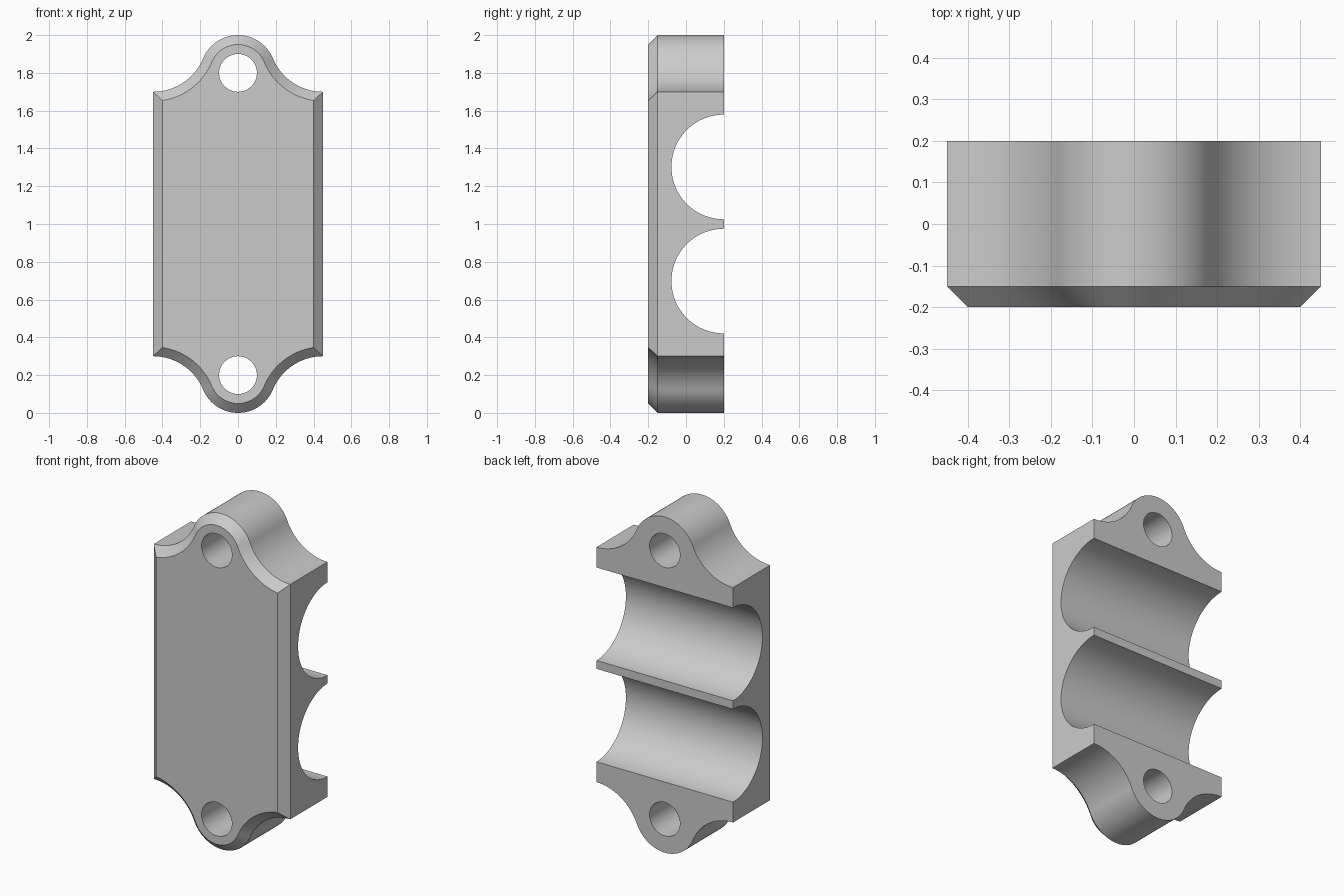
import bpy, bmesh
from math import sin, cos, pi, atan2, acos, hypot
from mathutils import Matrix

cube = bpy.data.objects.get("Cube")
if cube:
    bpy.data.objects.remove(cube, do_unlink=True)

HALF_W, DEPTH, CHAMFER = 0.45, 0.2, 0.05
SHOULDER, LUG_Z, LUG_R = 0.7, 0.8, 0.2       # heights measured from the middle
HOLE_R, CHANNEL_R, CHANNEL_Z = 0.1, 0.277, 0.302
# Radius of the hollow shoulder that leaves the corner level and meets the lug smoothly
rise = LUG_Z - SHOULDER
FILLET_R = (HALF_W**2 + rise**2 - LUG_R**2) / (2 * (LUG_R + rise))
FILLET_Z = SHOULDER + FILLET_R
TANGENT = atan2(FILLET_Z - LUG_Z, HALF_W)

grey = bpy.data.materials.new("plain_grey")
grey.use_nodes = True
grey.diffuse_color = (0.6, 0.6, 0.6, 1)
grey.node_tree.nodes["Principled BSDF"].inputs["Base Color"].default_value = (0.6, 0.6, 0.6, 1)


def arc(cx, cz, r, a, b, n):
    return [(cx + r * cos(a + (b - a) * i / n), cz + r * sin(a + (b - a) * i / n))
            for i in range(n + 1)]


def outline(inset):
    """Closed outline of the plate, drawn inwards by the inset."""
    r = FILLET_R + inset
    start = -pi / 2 - (pi / 2 - acos(inset / r))
    shoulder = arc(HALF_W, FILLET_Z, r, start, TANGENT - pi, 24)
    lug = arc(0, LUG_Z, LUG_R - inset, TANGENT, pi - TANGENT, 40)
    top = shoulder + lug[1:-1] + [(-x, z) for x, z in reversed(shoulder)]
    return top + [(-x, -z) for x, z in top]


def make_object(name, bm):
    bmesh.ops.recalc_face_normals(bm, faces=bm.faces)
    mesh = bpy.data.meshes.new(name)
    bm.to_mesh(mesh)
    bm.free()
    mesh.materials.append(grey)
    obj = bpy.data.objects.new(name, mesh)
    bpy.context.collection.objects.link(obj)
    return obj


def cylinder(name, radius, length, axis, location):
    bm = bmesh.new()
    turn = Matrix.Rotation(pi / 2, 4, axis)
    bmesh.ops.create_cone(bm, cap_ends=True, segments=96, radius1=radius, radius2=radius,
                          depth=length, matrix=Matrix.Translation(location) @ turn)
    obj = make_object(name, bm)
    obj.hide_render = True
    return obj


# Plate body: chamfered front rim, then straight walls to the back
bm = bmesh.new()
rings = [[bm.verts.new((x, y, z + 1)) for x, z in outline(inset)]
         for y, inset in ((-DEPTH, CHAMFER), (-DEPTH + CHAMFER, 0), (DEPTH, 0))]
for near, far in zip(rings, rings[1:]):
    for i in range(len(near)):
        bm.faces.new((near[i - 1], near[i], far[i], far[i - 1]))
bm.faces.new(rings[0])
bm.faces.new(rings[-1])
clamp = make_object("clamp_plate", bm)

# Bolt holes front to back, pipe channels side to side
cutters = []
for side in (-1, 1):
    cutters.append(cylinder("bolt_hole_cutter", HOLE_R, 1, 'X', (0, 0, 1 + side * LUG_Z)))
    cutters.append(cylinder("channel_cutter", CHANNEL_R, 2, 'Y', (0, DEPTH, 1 + side * CHANNEL_Z)))

bpy.context.view_layer.objects.active = clamp
for cutter in cutters:
    cut = clamp.modifiers.new("cut", 'BOOLEAN')
    cut.operation, cut.solver, cut.object = 'DIFFERENCE', 'EXACT', cutter
    bpy.ops.object.modifier_apply(modifier=cut.name)
    bpy.data.objects.remove(cutter, do_unlink=True)

bpy.ops.object.select_all(action='DESELECT')
clamp.select_set(True)
bpy.ops.object.shade_smooth_by_angle()
